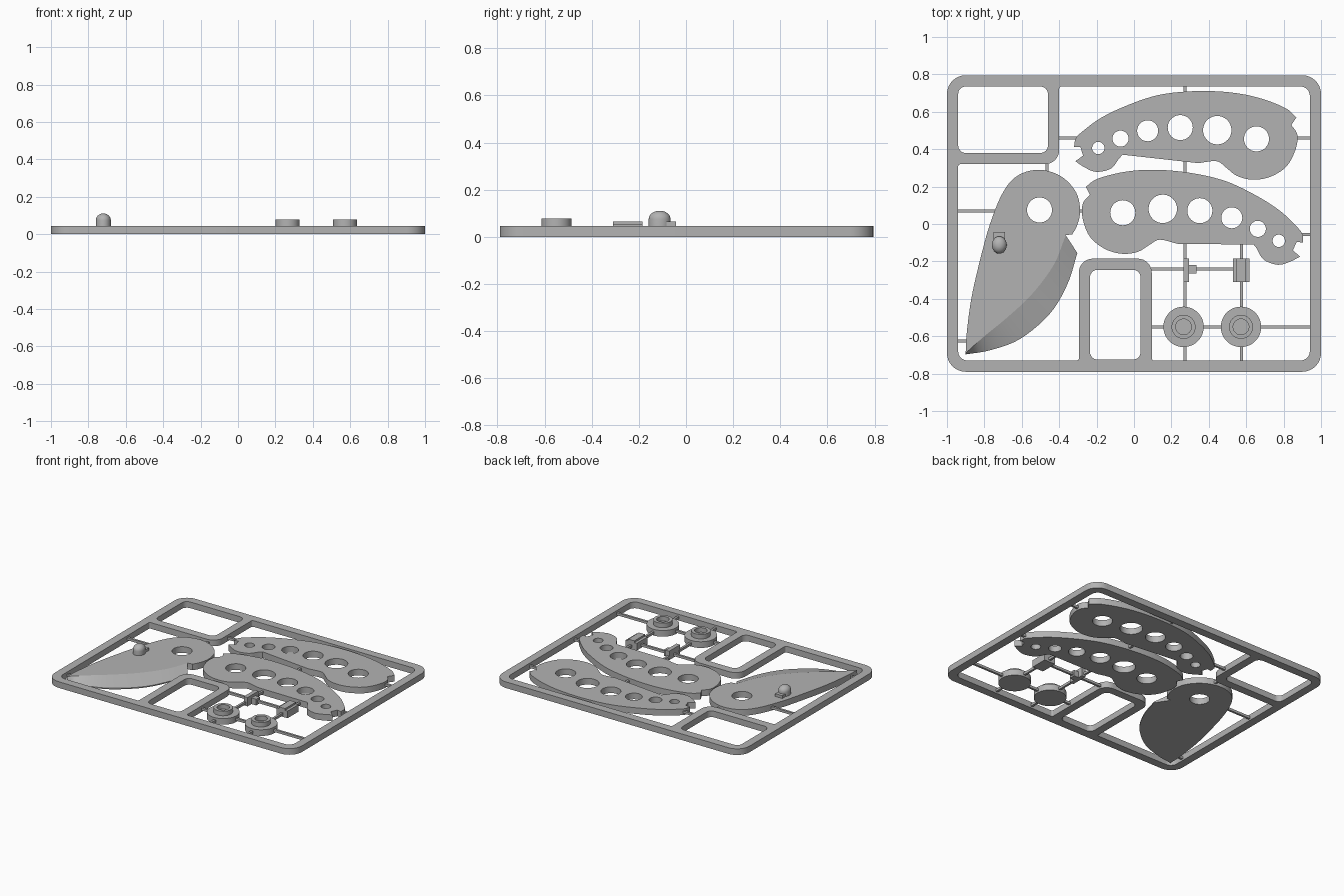
import bpy, bmesh
from math import cos, sin, pi, radians
from mathutils import Vector, Matrix

if "Cube" in bpy.data.objects:
    bpy.data.objects.remove(bpy.data.objects["Cube"])

T = 0.045  # thickness of the flat parts

grey = bpy.data.materials.new("plastic_grey")
grey.use_nodes = True
grey.diffuse_color = (0.45, 0.45, 0.45, 1)
grey.node_tree.nodes["Principled BSDF"].inputs["Base Color"].default_value = grey.diffuse_color


def finish(name, bm):
    bmesh.ops.recalc_face_normals(bm, faces=bm.faces)
    mesh = bpy.data.meshes.new(name)
    bm.to_mesh(mesh)
    bm.free()
    mesh.materials.append(grey)
    ob = bpy.data.objects.new(name, mesh)
    bpy.context.collection.objects.link(ob)
    bpy.ops.object.select_all(action='DESELECT')
    ob.select_set(True)
    bpy.context.view_layer.objects.active = ob
    bpy.ops.object.shade_smooth_by_angle(angle=radians(30))
    return ob


def plate(name, loops, z0=0.0, z1=T):
    """Flat solid from an outline followed by its holes."""
    bm = bmesh.new()
    caps = ([], [])
    for loop in loops:
        rings = [[bm.verts.new((p[0], p[1], z)) for p in loop] for z in (z0, z1)]
        n = len(loop)
        for ring, cap in zip(rings, caps):
            cap += [bm.edges.new((ring[i], ring[(i + 1) % n])) for i in range(n)]
        low, high = rings
        for i in range(n):
            j = (i + 1) % n
            bm.faces.new((low[i], low[j], high[j], high[i]))
    for cap in caps:
        bmesh.ops.triangle_fill(bm, use_beauty=True, edges=cap, normal=(0, 0, 1))
    return finish(name, bm)


def box(name, x0, x1, y0, y1, z0=0.0, z1=T):
    return plate(name, [[(x0, y0), (x1, y0), (x1, y1), (x0, y1)]], z0, z1)


def circle(x, y, r, n=40):
    return [(x + r * cos(2 * pi * i / n), y + r * sin(2 * pi * i / n)) for i in range(n)]


def rounded(corners):
    """Right-angled polygon, corners given as x, y, radius."""
    out = []
    for i, (x, y, r) in enumerate(corners):
        p = Vector((x, y))
        u = (Vector(corners[i - 1][:2]) - p).normalized()
        v = (Vector(corners[(i + 1) % len(corners)][:2]) - p).normalized()
        for k in range(9):
            t = k * pi / 16
            out.append(p + r * (u + v - v * cos(t) - u * sin(t)))
    return out


def rect(x0, x1, y0, y1, r):
    return rounded([(x0, y0, r), (x1, y0, r), (x1, y1, r), (x0, y1, r)])


def smooth(pts, steps=5):
    """Smooth run through the points, sharp at its two ends."""
    p = [Vector(q) for q in pts]
    p = [2 * p[0] - p[1]] + p + [2 * p[-1] - p[-2]]
    out = []
    for a, b, c, d in zip(p, p[1:], p[2:], p[3:]):
        for k in range(steps):
            t = k / steps
            out.append(0.5 * (2 * b + (c - a) * t + (2 * a - 5 * b + 4 * c - d) * t ** 2
                              + (3 * b - a - 3 * c + d) * t ** 3))
    return out + [p[-2]]


# Frame with its two corner loops
s, m, l = 0.012, 0.05, 0.075
void = rounded([(-.94, -.73, m), (-.295, -.73, s), (-.295, -.185, l), (.095, -.185, l),
                (.095, -.73, s), (.94, -.73, m), (.94, .735, m), (-.4, .735, s),
                (-.4, .32, l), (-.94, .32, s)])
plate("frame", [rect(-1, 1, -.79, .795, .1), void,
                rect(-.94, -.46, .38, .735, .04), rect(-.235, .035, -.725, -.245, .04)])

# Handle halves, one mirrored and turned from the other
top = smooth([(-.198, .139), (-.134, .182), (.011, .219), (.171, .23), (.358, .214),
              (.545, .171), (.706, .096), (.84, .011), (.936, -.08), (.963, -.118)])
notch = [(.963, -.16), (.93, -.155), (.91, -.2)]
lobe = smooth([(.947, -.235), (.893, -.262), (.829, -.278), (.754, -.251),
               (.717, -.193), (.7, -.17)])
belly = smooth([(.294, -.166), (.198, -.144), (.144, -.171), (.08, -.209), (-.005, -.219),
                (-.096, -.193), (-.176, -.128), (-.214, -.032), (-.214, .048), (-.176, .096)])
handle = [top + notch + lobe + belly]
for x, y, r in [(0, 0, .067), (.214, .021, .076), (.412, .011, .067),
                (.583, -.027, .056), (.722, -.086, .043), (.834, -.15, .033)]:
    handle.append(circle(x, y, r))


def place(matrix, x, y):
    return [[matrix @ Vector(p) + Vector((x, y)) for p in loop] for loop in handle]


plate("handle_lower", place(Matrix.Identity(2), -.06, .06))
flip = Matrix(((-1, 0), (0, 1))) @ Matrix.Rotation(radians(6.9), 2)
plate("handle_upper", place(flip, .655, .455))

# Blade: full-thickness body, then the ground edge
ridge = [(-.365, -.06), (-.43, -.22), (-.55, -.38), (-.69, -.51), (-.8, -.6), (-.9, -.69)]
edge = [(-.303, -.155), (-.355, -.32), (-.45, -.48), (-.61, -.615), (-.77, -.675), (-.9, -.697)]
back = smooth([(-.9, -.69), (-.895, -.59), (-.87, -.4), (-.825, -.2), (-.77, 0), (-.7, .17),
               (-.62, .26), (-.505, .29), (-.39, .255), (-.31, .17), (-.288, .07),
               (-.305, -.01), (-.33, -.055)])
plate("blade_body", [back + smooth(ridge)[:-1], circle(-.505, .075, .067)])

bm = bmesh.new()
rows = [[bm.verts.new((*a, 0)), bm.verts.new((*a, T)), bm.verts.new((*b, .008)),
         bm.verts.new((*b, 0))] for a, b in zip(smooth(ridge), smooth(edge))]
for a, b in zip(rows, rows[1:]):
    for i in range(4):
        j = (i + 1) % 4
        bm.faces.new((a[i], a[j], b[j], b[i]))
bm.faces.new(rows[0])
bm.faces.new(rows[-1])
finish("blade_edge", bm)

# Thumb stud with a domed top and a small foot
bm = bmesh.new()
rings = []
profile = [(1, .03), (1, .075)] + [(cos(k * pi / 14), .075 + .036 * sin(k * pi / 14))
                                   for k in range(1, 7)]
for r, z in profile:
    rings.append([bm.verts.new((x, -.112 + y * 1.16, z)) for x, y in circle(0, 0, .04 * r, 24)])
for a, b in zip(rings, rings[1:]):
    for i in range(24):
        j = (i + 1) % 24
        bm.faces.new((a[i], a[j], b[j], b[i]))
bm.faces.new(rings[0])
bm.faces.new(rings[-1])
finish("thumb_stud", bm).location.x = -.72
box("stud_foot", -.75, -.69, -.1, -.043, .03, .065)

# Pivot caps: disc with a raised ring
for side, x in (("left", .572), ("right", .265)):
    plate("pivot_disc_" + side, [circle(x, -.55, .108, 48)])
    plate("pivot_ring_" + side, [circle(x, -.55, .064), circle(x, -.55, .042)], T, .078)

# Small stop pin and spacer
box("stop_bar", .265, .295, -.31, -.185, 0, .065)
box("stop_arm", .295, .333, -.265, -.22)
box("spacer_base", .528, .618, -.31, -.185, 0, .052)
box("spacer_rib", .548, .598, -.31, -.185, .052, .065)

# Thin runners joining the parts to the frame
h = .008
for y, x0, x1 in [(-.24, .09, .27), (-.24, .33, .53), (-.55, .09, .17), (-.55, .36, .48),
                  (-.55, .67, .95), (.46, -.41, -.29), (.46, .86, .95), (.07, -.95, -.73),
                  (.07, -.3, -.26), (-.055, .89, .95), (-.625, -.95, -.89)]:
    box("runner_across", x0, x1, y - h, y + h, .012, .03)
for x, y0, y1 in [(.272, .69, .74), (.272, .26, .34), (.272, -.19, -.1), (.272, -.45, -.3),
                  (.272, -.74, -.64), (.575, -.19, -.1), (.575, -.45, -.3),
                  (.575, -.74, -.64), (-.465, .26, .33)]:
    box("runner_along", x - h, x + h, y0, y1, .012, .03)
